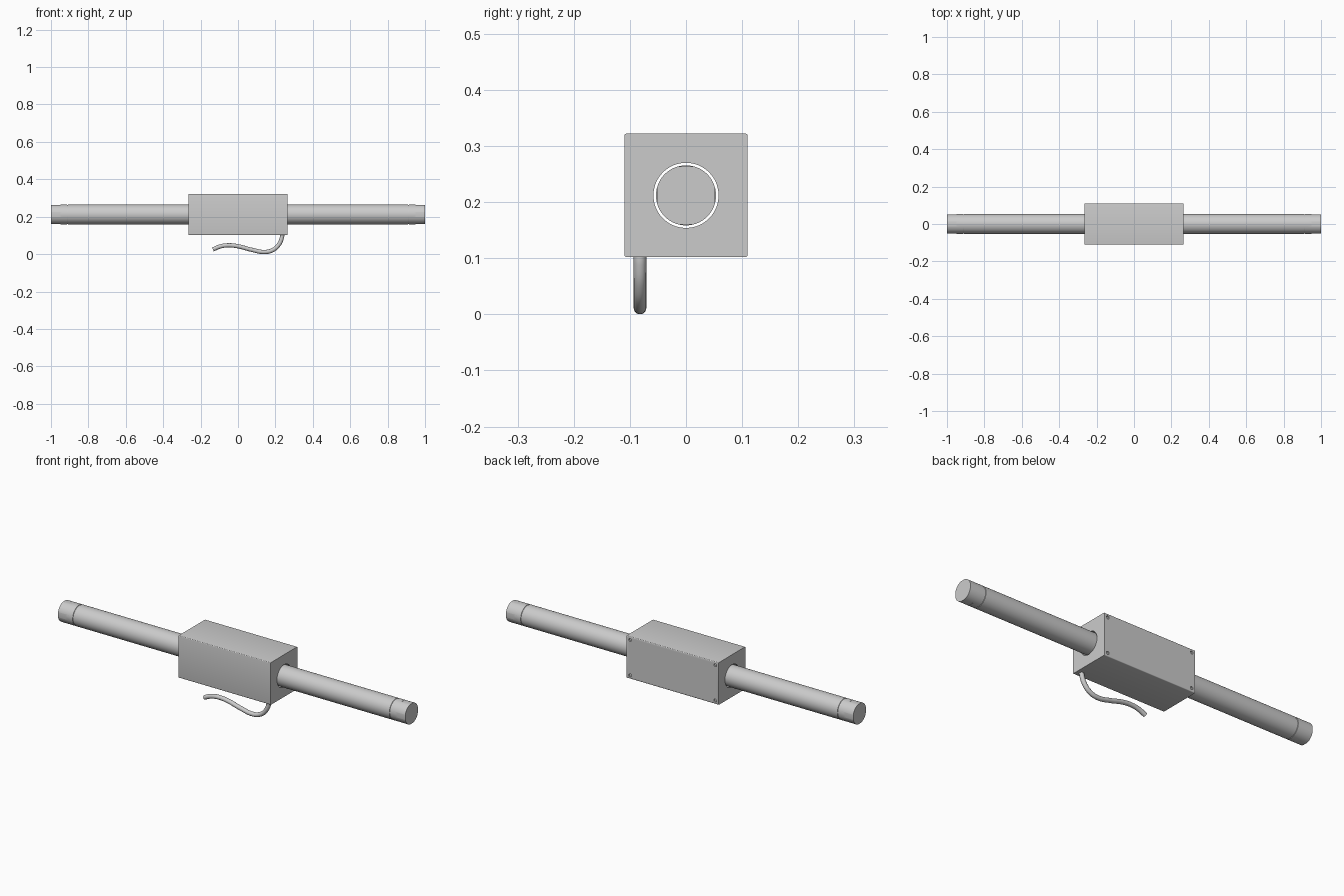
import bpy, bmesh, math
from mathutils import Vector, Matrix

if "Cube" in bpy.data.objects:
    bpy.data.objects.remove(bpy.data.objects["Cube"])

ZC = 0.212            # height of the rod axis
ROD_R = 0.0535


def finish(name, bm, smooth=True):
    bmesh.ops.recalc_face_normals(bm, faces=bm.faces)
    me = bpy.data.meshes.new(name)
    bm.to_mesh(me)
    bm.free()
    ob = bpy.data.objects.new(name, me)
    bpy.context.collection.objects.link(ob)
    if smooth:
        shade(ob)
    return ob


def activate(ob):
    bpy.ops.object.select_all(action='DESELECT')
    ob.select_set(True)
    bpy.context.view_layer.objects.active = ob


def shade(ob):
    activate(ob)
    bpy.ops.object.shade_smooth_by_angle(angle=math.radians(30))


def cut(target, cutter):
    cutter.hide_render = True
    mod = target.modifiers.new("cut", 'BOOLEAN')
    mod.operation = 'DIFFERENCE'
    mod.solver = 'EXACT'
    mod.object = cutter
    activate(target)
    bpy.ops.object.modifier_apply(modifier=mod.name)
    bpy.data.objects.remove(cutter, do_unlink=True)


def add_cylinder(bm, centre, radius, depth, axis, segs):
    rot = Vector((0, 0, 1)).rotation_difference(Vector(axis)).to_matrix().to_4x4()
    bmesh.ops.create_cone(bm, cap_ends=True, segments=segs, radius1=radius, radius2=radius,
                          depth=depth, matrix=Matrix.Translation(centre) @ rot)


def add_box(bm, centre, size):
    m = Matrix.Translation(centre) @ Matrix.Diagonal((*size, 1))
    return bmesh.ops.create_cube(bm, size=1, matrix=m)['verts']


# Housing block with slightly rounded long edges
bm = bmesh.new()
add_box(bm, (0, 0, ZC), (0.53, 0.22, 0.22))
long_edges = [e for e in bm.edges if abs(e.verts[0].co.x - e.verts[1].co.x) > 0.1]
bmesh.ops.bevel(bm, geom=long_edges, offset=0.004, segments=4, profile=0.5, affect='EDGES')
housing = finish("housing", bm, False)

# Clearance bore along the housing
bm = bmesh.new()
add_cylinder(bm, (0, 0, ZC), 0.058, 0.7, (1, 0, 0), 96)
cut(housing, finish("bore_cutter", bm, False))

# Screw recesses in the back corners
corners = [(sx * 0.245, ZC + sz * 0.092) for sx in (-1, 1) for sz in (-1, 1)]
bm = bmesh.new()
for x, z in corners:
    add_cylinder(bm, (x, 0.11, z), 0.008, 0.014, (0, 1, 0), 24)
cut(housing, finish("screw_cutter", bm, False))
shade(housing)

# Rod: revolved profile with a groove marking each end cap
half = [(0.909, ROD_R), (0.910, ROD_R - 0.002), (0.914, ROD_R - 0.002),
        (0.915, ROD_R), (1.0, ROD_R)]
profile = [(-x, r) for x, r in reversed(half)] + half
segs = 96
bm = bmesh.new()
rings = []
for x, r in profile:
    rings.append([bm.verts.new((x, r * math.cos(2 * math.pi * i / segs),
                                ZC + r * math.sin(2 * math.pi * i / segs))) for i in range(segs)])
for a, b in zip(rings, rings[1:]):
    for i in range(segs):
        j = (i + 1) % segs
        bm.faces.new((a[i], a[j], b[j], b[i]))
bm.faces.new(rings[0])
bm.faces.new(rings[-1])
rod = finish("sliding_rod", bm, False)

# Shallow spanner flats on both rod ends
bm = bmesh.new()
for sx in (-1, 1):
    for s in (-1, 1):
        add_box(bm, (sx * 0.985, s * 0.0619, ZC), (0.07, 0.02, 0.05))
        add_box(bm, (sx * 0.985, 0, ZC + s * 0.0619), (0.07, 0.05, 0.02))
cut(rod, finish("flat_cutter", bm, False))
shade(rod)

# Cable hanging below the housing
path = [(0.238, 0.115), (0.235, 0.09), (0.219, 0.052), (0.188, 0.023), (0.145, 0.0115),
        (0.07, 0.024), (0.0, 0.042), (-0.053, 0.047), (-0.095, 0.041), (-0.134, 0.025)]
curve = bpy.data.curves.new("cable", 'CURVE')
curve.dimensions = '3D'
curve.bevel_depth = 0.0113
curve.bevel_resolution = 6
curve.resolution_u = 8
curve.use_fill_caps = True
spline = curve.splines.new('BEZIER')
spline.bezier_points.add(len(path) - 1)
for p, (x, z) in zip(spline.bezier_points, path):
    p.co = (x, -0.082, z)
    p.handle_left_type = p.handle_right_type = 'AUTO'
cable = bpy.data.objects.new("cable", curve)
bpy.context.collection.objects.link(cable)
activate(cable)
bpy.ops.object.convert(target='MESH')
shade(bpy.context.view_layer.objects.active)
